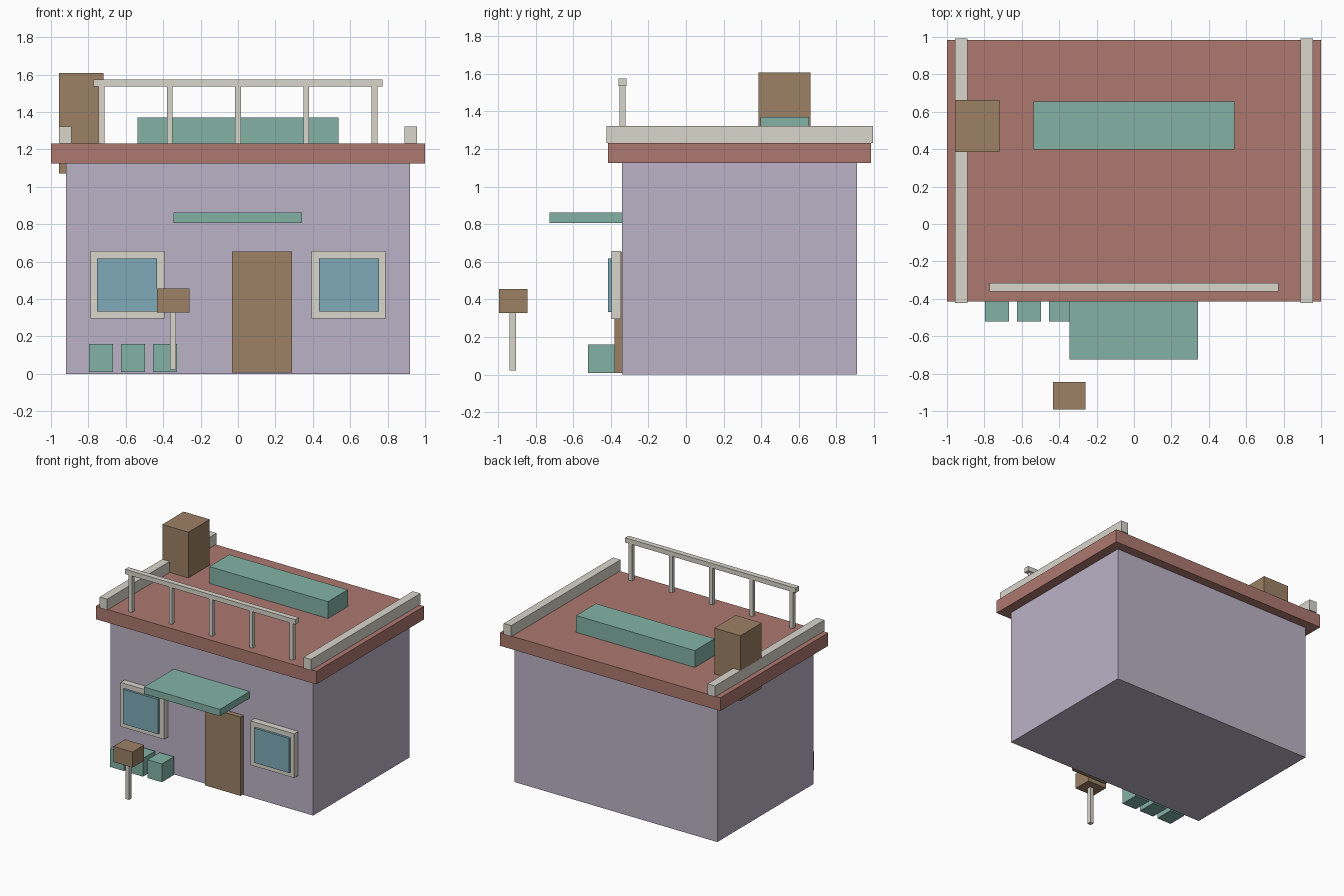
import bpy, bmesh
from mathutils import Matrix, Vector

if "Cube" in bpy.data.objects:
    bpy.data.objects.remove(bpy.data.objects["Cube"])


def material(name, rgb):
    m = bpy.data.materials.new(name)
    m.diffuse_color = (*rgb, 1)
    m.use_nodes = True
    m.node_tree.nodes["Principled BSDF"].inputs["Base Color"].default_value = m.diffuse_color
    return m


LILAC = material("lilac_plaster", (0.50, 0.45, 0.57))
BRICK = material("brick_red", (0.42, 0.19, 0.16))
CREAM = material("cream_trim", (0.69, 0.67, 0.60))
WOOD = material("brown_wood", (0.34, 0.22, 0.13))
GREEN = material("soft_green", (0.23, 0.45, 0.38))
GLASS = material("blue_glass", (0.21, 0.40, 0.48))


def box(name, x, y, z, mat):
    """Box spanning the given (min, max) ranges."""
    lo, hi = Vector((x[0], y[0], z[0])), Vector((x[1], y[1], z[1]))
    centre = (lo + hi) / 2
    bm = bmesh.new()
    bmesh.ops.create_cube(bm, size=1, matrix=Matrix.Diagonal((*(hi - lo), 1)))
    mesh = bpy.data.meshes.new(name)
    bm.to_mesh(mesh)
    bm.free()
    mesh.materials.append(mat)
    ob = bpy.data.objects.new(name, mesh)
    ob.location = centre
    bpy.context.collection.objects.link(ob)
    return ob


def around(c, size):
    return (c - size / 2, c + size / 2)


# House body and roof slab
box("walls", (-0.92, 0.92), (-0.34, 0.908), (0, 1.125), LILAC)
box("roof_slab", (-1, 1), (-0.414, 0.984), (1.125, 1.232), BRICK)

# Left and right: roof parapets and framed windows
for side, s in (("left", -1), ("right", 1)):
    box(side + "_parapet", around(s * 0.924, 0.068), (-0.423, 0.993), (1.232, 1.322), CREAM)
    box(side + "_window_frame", around(s * 0.59, 0.396), (-0.397, -0.345), (0.295, 0.657), CREAM)
    box(side + "_window_glass", around(s * 0.594, 0.32), (-0.415, -0.37), (0.333, 0.617), GLASS)

# Rooftop: chimney, planter and front railing
box("chimney", (-0.957, -0.72), (0.386, 0.662), (1.07, 1.607), WOOD)
box("roof_planter", (-0.538, 0.538), (0.397, 0.654), (1.23, 1.37), GREEN)
box("rail_top", around(0, 1.546), around(-0.338, 0.044), (1.535, 1.574), CREAM)
for i in range(5):
    box(f"rail_post_{i + 1}", around(-0.73 + i * 0.365, 0.03), around(-0.338, 0.032),
        (1.23, 1.537), CREAM)

# Entrance: door and awning
box("door", (-0.032, 0.29), (-0.38, -0.335), (0.008, 0.653), WOOD)
box("awning", (-0.345, 0.343), (-0.725, -0.335), (0.807, 0.863), GREEN)

# Row of crates under the left window
for i in range(3):
    box(f"crate_{i + 1}", around(-0.732 + i * 0.171, 0.13), (-0.522, -0.367), (0.01, 0.16), GREEN)

# Mailbox on its post
box("mailbox", around(-0.347, 0.173), (-0.993, -0.844), (0.327, 0.455), WOOD)
box("mailbox_post", around(-0.347, 0.033), around(-0.922, 0.034), (0.023, 0.33), CREAM)
